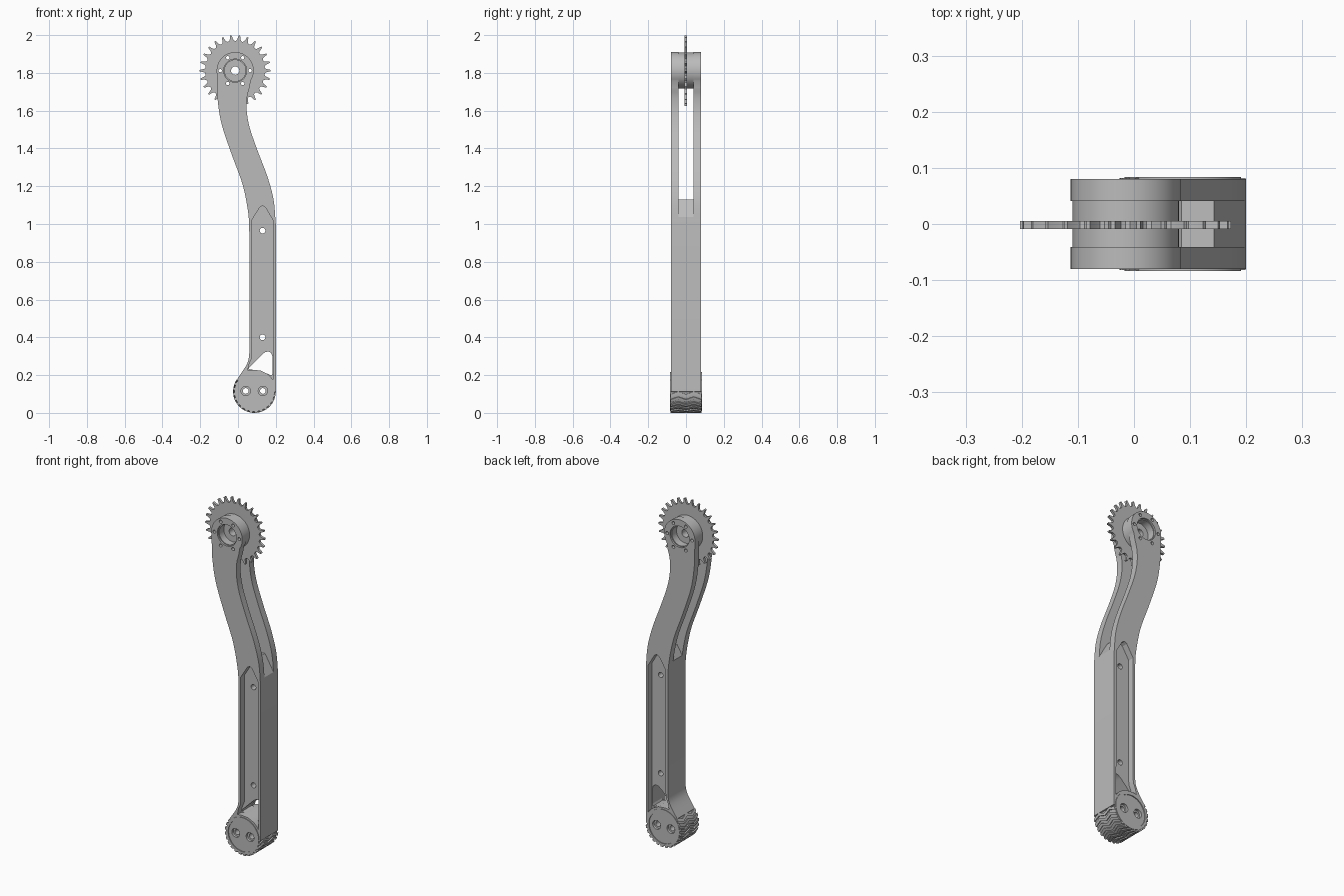
import bpy, bmesh, math
from mathutils import Vector

if "Cube" in bpy.data.objects:
    bpy.data.objects.remove(bpy.data.objects["Cube"], do_unlink=True)

grey = bpy.data.materials.new("machined_grey")
grey.use_nodes = True
COLOUR = (0.5, 0.5, 0.5, 1)
grey.diffuse_color = COLOUR
grey.node_tree.nodes["Principled BSDF"].inputs["Base Color"].default_value = COLOUR

HUB = (-0.015, 1.812)
FOOT = (0.087, 0.113)
HALF = 0.08      # half the arm's thickness
SLOT = 0.041     # half the fork's gap


def finish(name, bm):
    bmesh.ops.recalc_face_normals(bm, faces=bm.faces)
    mesh = bpy.data.meshes.new(name)
    bm.to_mesh(mesh)
    bm.free()
    ob = bpy.data.objects.new(name, mesh)
    mesh.materials.append(grey)
    bpy.context.collection.objects.link(ob)
    return ob


def prism(name, outline, y0, y1):
    """Extrude an (x, z) outline along y."""
    bm = bmesh.new()
    face = bm.faces.new([bm.verts.new((x, y0, z)) for x, z in outline])
    ext = bmesh.ops.extrude_face_region(bm, geom=[face])["geom"]
    bmesh.ops.translate(bm, vec=(0, y1 - y0, 0),
                        verts=[v for v in ext if isinstance(v, bmesh.types.BMVert)])
    return finish(name, bm)


def polar(centre, r, deg):
    a = math.radians(deg)
    return (centre[0] + r * math.cos(a), centre[1] + r * math.sin(a))


def arc(centre, r, start, end, n):
    return [polar(centre, r, start + (end - start) * i / n) for i in range(n + 1)]


def disc(centre, r, n=48):
    return arc(centre, r, 0, 360, n)[:-1]


def spline(points, steps=6):
    """Smooth curve through the points."""
    p = [Vector(q) for q in points]
    p = [2 * p[0] - p[1]] + p + [2 * p[-1] - p[-2]]
    out = []
    for a, b, c, d in zip(p, p[1:], p[2:], p[3:]):
        for i in range(steps):
            t = i / steps
            out.append(tuple(0.5 * (2 * b + (c - a) * t + (2 * a - 5 * b + 4 * c - d) * t * t
                                    + (3 * b - a - 3 * c + d) * t ** 3)))
    return out + [tuple(p[-2])]


def cut(targets, outline, y0, y1):
    cutter = prism("cutter", outline, y0, y1)
    cutter.hide_render = True
    for ob in targets:
        mod = ob.modifiers.new("cut", "BOOLEAN")
        mod.operation = "DIFFERENCE"
        mod.solver = "EXACT"
        mod.object = cutter
        bpy.context.view_layer.objects.active = ob
        bpy.ops.object.modifier_apply(modifier=mod.name)
    bpy.data.objects.remove(cutter, do_unlink=True)


def cut_both_sides(targets, outline, depth_y):
    cut(targets, outline, -0.2, -depth_y)
    cut(targets, outline, depth_y, 0.2)


# Arm: foot arc, right edge, hub arc, left edge
right_edge = spline([(0.2, 1.0), (0.188, 1.13), (0.156, 1.25), (0.103, 1.39), (0.062, 1.51),
                     (0.046, 1.6), (0.048, 1.67), (0.061, 1.722)])
left_edge = spline([(-0.111, 1.74), (-0.108, 1.66), (-0.087, 1.53), (-0.034, 1.37),
                    (0.024, 1.21), (0.054, 1.06), (0.06, 0.95)])
neck = spline([(0.06, 0.32), (0.055, 0.28), (0.04, 0.245), polar(FOOT, 0.113, 140)], 4)
outline = (arc(FOOT, 0.106, 141, 359, 48) + [(0.2, 0.113)] + right_edge
           + arc(HUB, 0.098, -33, 185, 40) + left_edge + neck)
arm = prism("arm", outline, -HALF, HALF)

# Fork slot with a ridged floor
cut([arm], [(0.3, 0.86), (0.3, 2.2), (-0.4, 2.2), (-0.4, 0.9), (0.05, 1.06),
            (0.085, 1.12), (0.143, 1.13)], -SLOT, SLOT)

# Recessed panels on both faces
panel = (arc(FOOT, 0.116, 32, 108, 16) + [(0.06, 0.262), (0.071, 0.285), (0.073, 0.31)]
         + [(0.073, 1.02), (0.115, 1.088), (0.13, 1.097), (0.145, 1.088), (0.185, 1.02)])
cut_both_sides([arm], panel, 0.045)

# Rounded triangular window and bolt holes through the web
window = [(0.058, 0.232), (0.06, 0.242), (0.125, 0.307), (0.143, 0.321), (0.16, 0.325),
          (0.175, 0.318), (0.182, 0.3), (0.183, 0.21), (0.178, 0.199), (0.168, 0.201),
          (0.12, 0.224), (0.07, 0.229)]
cut([arm], window, -0.2, 0.2)
for z in (0.40, 0.965):
    cut([arm], disc((0.13, z), 0.015, 24), -0.2, 0.2)

# Hub spacer and sprocket
hub = prism("hub_spacer", disc(HUB, 0.095), -SLOT, SLOT)
TEETH = 26
pitch = 360 / TEETH
shape = ((-0.5, 0.157), (-0.3, 0.16), (-0.2, 0.168), (-0.08, 0.188),
         (0.08, 0.188), (0.2, 0.168), (0.3, 0.16))
teeth = [polar(HUB, r, 90 + (k + 0.5 + t) * pitch) for k in range(TEETH) for t, r in shape]
sprocket = prism("sprocket", teeth, -0.009, 0.005)

# Hub bores, axle hole and ring of small holes
cut_both_sides([arm, hub], disc(HUB, 0.061), 0.07)
cut_both_sides([arm, hub], disc(HUB, 0.056), 0.028)
cut([hub, sprocket], disc(HUB, 0.022, 32), -0.2, 0.2)
for k in range(6):
    cut([arm, hub, sprocket], disc(polar(HUB, 0.079, 60 * k), 0.009, 16), -0.2, 0.2)

# Foot caps with a raised rim and two countersunk holes
caps = []
for name, side in (("front_foot_cap", -1), ("back_foot_cap", 1)):
    cap = prism(name, disc(FOOT, 0.104, 64), side * 0.07, side * 0.084)
    cut([cap], disc(FOOT, 0.091, 64), side * 0.079, side * 0.1)
    caps.append(cap)
cut_both_sides([arm], disc(FOOT, 0.091, 64), 0.079)
for x in (0.041, 0.132):
    cut_both_sides([arm] + caps, disc((x, 0.116), 0.025, 32), 0.065)
    cut([arm] + caps, disc((x, 0.116), 0.015, 24), -0.2, 0.2)

# Zigzag tread lugs around the foot
bm = bmesh.new()
ROWS = 15
for row in range(ROWS):
    start = 147 + row * 205 / (ROWS - 1)
    strips = []
    for i in range(5):
        a = start + (4 if i % 2 else -4)
        strips.append([bm.verts.new((x, -0.082 + 0.041 * i, z))
                       for x, z in (polar(FOOT, 0.1, a + w) for w in (-4, 0, 4))])
    for s, t in zip(strips, strips[1:]):
        for j in range(2):
            bm.faces.new((s[j], s[j + 1], t[j + 1], t[j]))
ext = bmesh.ops.extrude_face_region(bm, geom=bm.faces[:])["geom"]
for v in ext:
    if isinstance(v, bmesh.types.BMVert):
        v.co.x = FOOT[0] + (v.co.x - FOOT[0]) * 1.13
        v.co.z = FOOT[1] + (v.co.z - FOOT[1]) * 1.13
tread = finish("foot_tread", bm)

# Smooth curved faces, keep hard edges crisp
bpy.ops.object.select_all(action="DESELECT")
for ob in [arm, hub, sprocket, tread] + caps:
    ob.select_set(True)
bpy.context.view_layer.objects.active = arm
bpy.ops.object.shade_smooth_by_angle(angle=math.radians(25))
